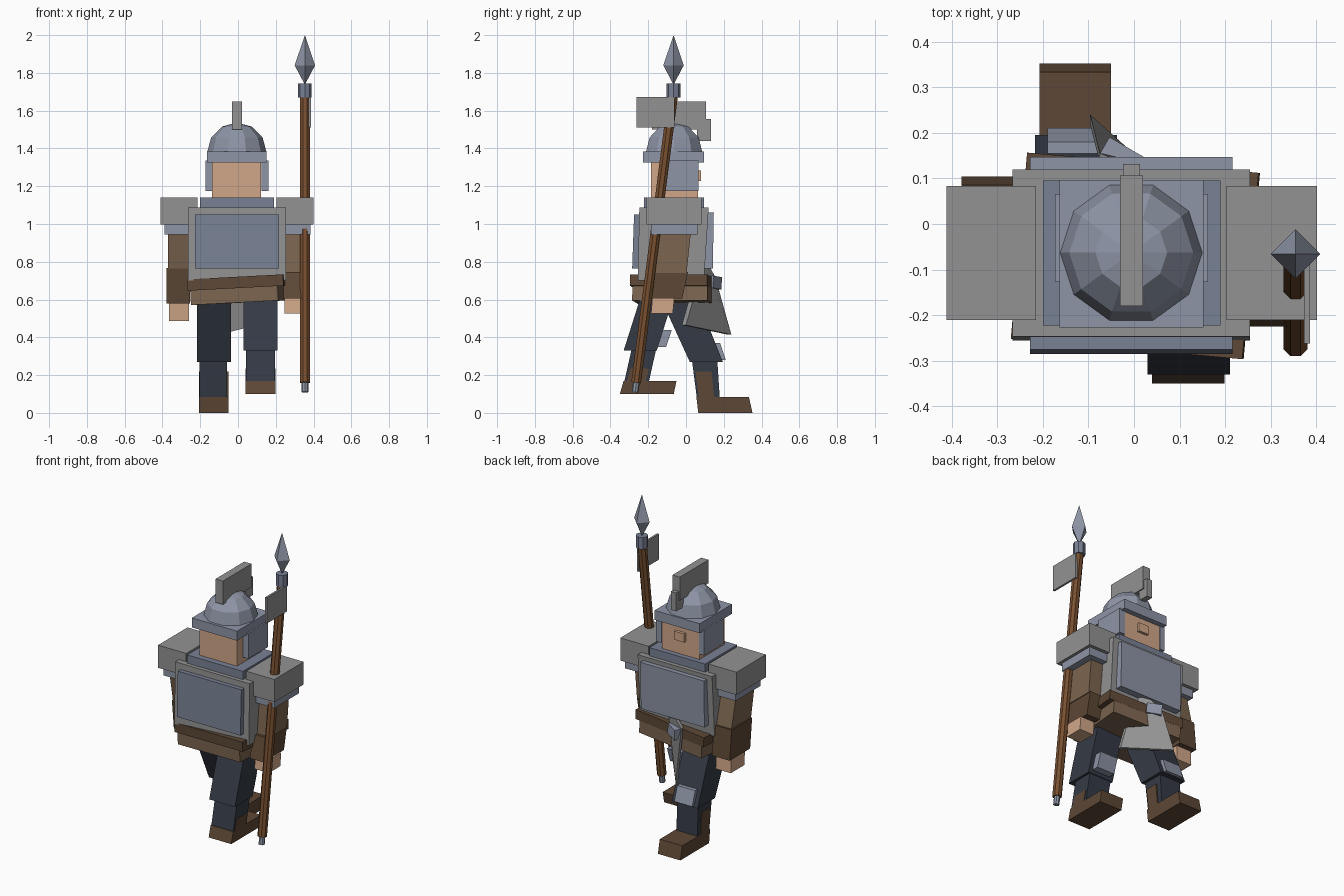
import bpy, bmesh
from math import radians
from mathutils import Matrix, Vector

if "Cube" in bpy.data.objects:
    bpy.data.objects.remove(bpy.data.objects["Cube"])


def material(name, rgb):
    m = bpy.data.materials.new(name)
    m.diffuse_color = (*rgb, 1)
    m.use_nodes = True
    m.node_tree.nodes["Principled BSDF"].inputs["Base Color"].default_value = m.diffuse_color
    return m


GREY = material("iron_grey", (0.29, 0.29, 0.29))
STEEL = material("steel", (0.27, 0.30, 0.38))
PLATE = material("dark_steel", (0.19, 0.22, 0.30))
SKIN = material("skin", (0.64, 0.39, 0.25))
CLOTH = material("dark_cloth", (0.035, 0.042, 0.06))
BROWN = material("brown_cloth", (0.20, 0.13, 0.08))
LEATHER = material("leather", (0.11, 0.065, 0.037))
WOOD = material("wood", (0.19, 0.08, 0.03))


def finish(name, bm, mat):
    bmesh.ops.recalc_face_normals(bm, faces=bm.faces)
    me = bpy.data.meshes.new(name)
    bm.to_mesh(me)
    bm.free()
    ob = bpy.data.objects.new(name, me)
    bpy.context.collection.objects.link(ob)
    me.materials.append(mat)
    return ob


def loft(name, rings, mat=GREY):
    """Closed solid through rings of equal point count."""
    bm = bmesh.new()
    rows = [[bm.verts.new(p) for p in r] for r in rings]
    n = len(rows[0])
    for a, b in zip(rows, rows[1:]):
        for i in range(n):
            j = (i + 1) % n
            bm.faces.new((a[i], a[j], b[j], b[i]))
    bm.faces.new(rows[0])
    bm.faces.new(rows[-1])
    return finish(name, bm, mat)


def block(name, x, z, y, mat=GREY, ytop=None):
    """Box from ranges; ytop shears or tapers the upper end."""
    rings = [[(x[0], d[0], h), (x[1], d[0], h), (x[1], d[1], h), (x[0], d[1], h)]
             for h, d in zip(z, (y, ytop or y))]
    return loft(name, rings, mat)


def turned(name, centre, size, rot, mat=GREY):
    """Box rotated about its own centre (x, y, z degrees)."""
    bm = bmesh.new()
    bmesh.ops.create_cube(bm, size=1)
    m = Matrix.Translation(centre)
    for axis, deg in zip("ZYX", reversed(rot)):
        m = m @ Matrix.Rotation(radians(deg), 4, axis)
    bmesh.ops.transform(bm, matrix=m @ Matrix.Diagonal((*size, 1)), verts=bm.verts)
    return finish(name, bm, mat)


def rod(name, p0, p1, r0, r1, sides, mat, spin=0):
    p0, p1 = Vector(p0), Vector(p1)
    d = p1 - p0
    bm = bmesh.new()
    bmesh.ops.create_cone(bm, cap_ends=True, segments=sides, radius1=r0, radius2=r1, depth=d.length)
    m = Matrix.Translation((p0 + p1) / 2) @ d.to_track_quat('Z', 'Y').to_matrix().to_4x4()
    bmesh.ops.transform(bm, matrix=m @ Matrix.Rotation(radians(spin), 4, 'Z'), verts=bm.verts)
    return finish(name, bm, mat)


# Head and helmet
block("head", (-0.138, 0.122), (1.13, 1.33), (-0.185, 0.063), SKIN)
block("nose", (-0.043, 0.028), (1.228, 1.282), (0.05, 0.08), SKIN)
block("helmet_brim", (-0.163, 0.152), (1.325, 1.385), (-0.227, 0.096), STEEL)
for side, x in (("left", (-0.173, -0.138)), ("right", (0.124, 0.162))):
    block(side + "_cheek_guard", x, (1.175, 1.335), (-0.127, 0.066), STEEL)
bm = bmesh.new()
bmesh.ops.create_uvsphere(bm, u_segments=10, v_segments=6, radius=0.157)
bmesh.ops.delete(bm, geom=[v for v in bm.verts if v.co.z < -0.01], context='VERTS')
bmesh.ops.holes_fill(bm, edges=bm.edges)
place = Matrix.Translation((-0.006, -0.063, 1.38)) @ Matrix.Rotation(radians(18), 4, 'Z')
bmesh.ops.transform(bm, matrix=place, verts=bm.verts)
finish("helmet_dome", bm, STEEL)
block("helmet_crest", (-0.031, 0.02), (1.50, 1.648), (-0.18, 0.106))
block("crest_front", (-0.024, 0.013), (1.44, 1.556), (0.058, 0.132))

# Torso armour
block("collar", (-0.2, 0.19), (1.08, 1.14), (-0.223, 0.095), PLATE)
block("torso", (-0.266, 0.254), (0.70, 1.088), (-0.255, 0.095), GREY, (-0.247, 0.12))
block("back_plate", (-0.228, 0.216), (0.765, 1.05), (-0.285, -0.22), PLATE, (-0.275, -0.2))
block("chest_plate", (-0.228, 0.216), (0.765, 1.06), (0.05, 0.142), STEEL, (0.05, 0.147))

# Hips turned with the stride
turned("belt", (0.003, -0.07, 0.69), (0.51, 0.41, 0.06), (0, -3, -5), LEATHER)
turned("tunic_skirt", (-0.003, -0.065, 0.633), (0.465, 0.40, 0.1), (0, -3, -5), BROWN)

# Front flap with buckle, angled toward the forward leg
offset = Vector((0.0, -0.022, 0))
flap = [Vector(p) for p in ((-0.096, 0.24, 0.415), (0.10, 0.0, 0.465), (0.06, 0.1, 0.82), (-0.075, 0.155, 0.72))]
loft("front_flap", [flap, [p + offset for p in flap]])
turned("buckle", (-0.025, 0.145, 0.69), (0.09, 0.05, 0.065), (0, -5, -30), STEEL)

# Arms: left swings forward, right swings back
for side, px, bx in (("left", (-0.411, -0.215), (-0.39, -0.23)), ("right", (0.203, 0.401), (0.22, 0.383))):
    block(side + "_pauldron", px, (0.997, 1.14), (-0.21, 0.083))
    block(side + "_shoulder_band", bx, (0.945, 1.0), (-0.185, 0.062), STEEL)
block("left_upper_arm", (-0.37, -0.25), (0.765, 0.95), (-0.12, 0.075), BROWN, (-0.155, 0.03))
block("left_forearm", (-0.378, -0.255), (0.58, 0.767), (-0.10, 0.104), LEATHER, (-0.12, 0.085))
block("left_hand", (-0.365, -0.26), (0.487, 0.582), (-0.06, 0.075), SKIN, (-0.068, 0.07))
block("right_upper_arm", (0.24, 0.34), (0.74, 0.95), (-0.172, 0.003), BROWN, (-0.15, 0.025))
block("right_forearm", (0.24, 0.335), (0.605, 0.745), (-0.225, -0.02), LEATHER, (-0.19, 0.01))
block("right_hand", (0.245, 0.345), (0.525, 0.607), (-0.185, -0.07), SKIN, (-0.178, -0.062))

# Left leg, striding forward
block("left_thigh", (-0.217, -0.037), (0.27, 0.62), (0.02, 0.195), CLOTH, (-0.14, 0.055))
block("left_shin", (-0.203, -0.057), (0.06, 0.29), (0.06, 0.18), CLOTH, (0.03, 0.165))
block("left_knee_pad", (-0.19, -0.065), (0.28, 0.37), (0.15, 0.21), STEEL, (0.12, 0.18))
block("left_boot_shaft", (-0.207, -0.05), (0.07, 0.22), (0.07, 0.15), LEATHER, (0.05, 0.135))
block("left_boot_foot", (-0.207, -0.05), (0, 0.085), (0.065, 0.352), LEATHER, (0.055, 0.333))

# Right leg, trailing
block("right_thigh", (0.03, 0.21), (0.33, 0.63), (-0.33, -0.155), CLOTH, (-0.235, -0.06))
block("right_shin", (0.042, 0.195), (0.15, 0.35), (-0.33, -0.2), CLOTH, (-0.285, -0.155))
block("right_knee_pad", (0.06, 0.185), (0.35, 0.44), (-0.17, -0.105), STEEL, (-0.14, -0.075))
block("right_boot_shaft", (0.04, 0.198), (0.16, 0.235), (-0.315, -0.215), LEATHER, (-0.295, -0.195))
block("right_boot_foot", (0.04, 0.198), (0.1, 0.17), (-0.35, -0.065), LEATHER, (-0.33, -0.05))

# Spear with banner
rod("spear_shaft", (0.354, -0.264, 0.16), (0.354, -0.066, 1.70), 0.028, 0.028, 8, WOOD, 22.5)
rod("spear_ferrule", (0.354, -0.27, 0.11), (0.354, -0.26, 0.18), 0.018, 0.018, 8, STEEL)
rod("spear_collar", (0.354, -0.066, 1.67), (0.354, -0.066, 1.745), 0.036, 0.036, 8, PLATE)
rod("spear_head_base", (0.354, -0.066, 1.745), (0.354, -0.066, 1.84), 0.004, 0.054, 4, STEEL)
rod("spear_head_tip", (0.354, -0.066, 1.84), (0.354, -0.066, 2.0), 0.054, 0.0, 4, STEEL)
block("spear_banner", (0.373, 0.386), (1.51, 1.672), (-0.262, -0.06))
